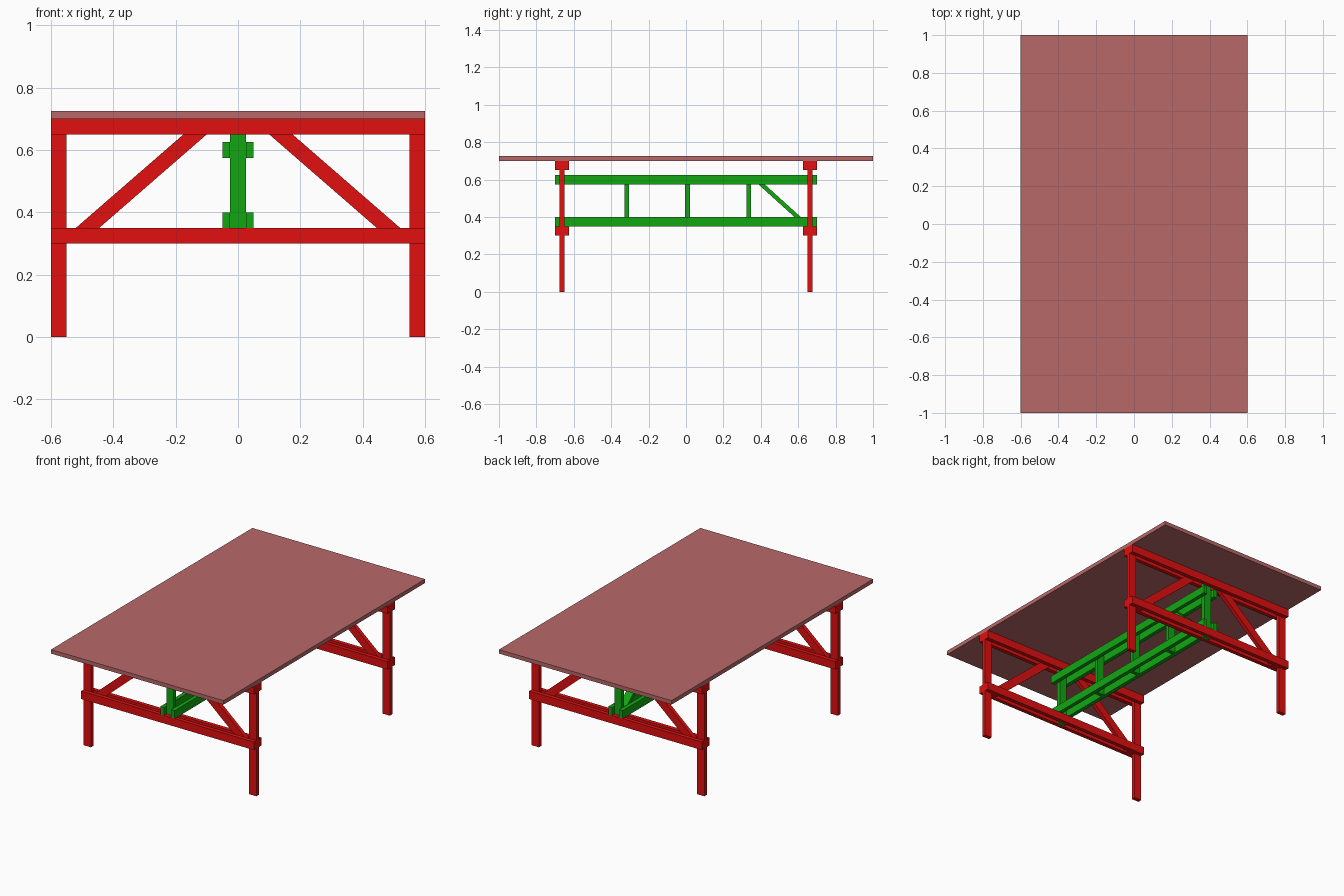
import bpy
import bmesh
from mathutils import Vector

if "Cube" in bpy.data.objects:
    bpy.data.objects.remove(bpy.data.objects["Cube"])


def material(name, rgb):
    m = bpy.data.materials.new(name)
    m.diffuse_color = (*rgb, 1)
    m.use_nodes = True
    m.node_tree.nodes["Principled BSDF"].inputs["Base Color"].default_value = m.diffuse_color
    return m


TOP = material("dusty_rose", (0.48, 0.14, 0.14))
RED = material("red", (0.75, 0.005, 0.005))
GREEN = material("green", (0.006, 0.38, 0.006))


def prism(name, profile, depth, mat):
    """Extrude a closed 3D profile along a depth vector."""
    bm = bmesh.new()
    face = bm.faces.new([bm.verts.new(p) for p in profile])
    ext = bmesh.ops.extrude_face_region(bm, geom=[face], use_keep_orig=True)
    moved = [g for g in ext["geom"] if isinstance(g, bmesh.types.BMVert)]
    bmesh.ops.translate(bm, verts=moved, vec=Vector(depth))
    bmesh.ops.recalc_face_normals(bm, faces=bm.faces)
    me = bpy.data.meshes.new(name)
    bm.to_mesh(me)
    bm.free()
    me.materials.append(mat)
    ob = bpy.data.objects.new(name, me)
    bpy.context.collection.objects.link(ob)
    return ob


def box(name, x, y, z, mat):
    profile = [(x[0], y[0], z[0]), (x[1], y[0], z[0]),
               (x[1], y[1], z[0]), (x[0], y[1], z[0])]
    return prism(name, profile, (0, 0, z[1] - z[0]), mat)


T = 0.025  # plank thickness

# Table top
box("table_top", (-0.6, 0.6), (-1, 1), (0.70, 0.725), TOP)

# Outline of a diagonal end-frame brace, tucked between the paired beams
BRACE = [(0.0425, 0.70), (0.1175, 0.70), (0.55, 0.324), (0.55, 0.30), (0.5025, 0.30)]

# Two trestle end frames
for end, yc in (("front", -0.6625), ("back", 0.6625)):
    mid = (yc - T / 2, yc + T / 2)
    for side, s in (("left", -1), ("right", 1)):
        box(f"{end}_{side}_leg", sorted((s * 0.55, s * 0.6)), mid, (0, 0.70), RED)
        prism(f"{end}_{side}_brace", [(s * x, mid[0], z) for x, z in BRACE],
              (0, T, 0), RED)
    # Beams sandwich the legs
    for level, z in (("upper", 0.65), ("lower", 0.30)):
        for face, off in (("near", -T), ("far", T)):
            box(f"{end}_{level}_{face}_beam", (-0.6, 0.6),
                (mid[0] + off, mid[1] + off), (z, z + 0.05), RED)
    # Central post joining frame and truss
    box(f"{end}_centre_post", (-0.025, 0.025), mid, (0.30, 0.70), GREEN)

# Long truss: paired rails
for level, z in (("upper", 0.575), ("lower", 0.35)):
    for side, x in (("left", -0.05), ("right", 0.025)):
        box(f"truss_{level}_{side}_rail", (x, x + T), (-0.7, 0.7), (z, z + 0.05), GREEN)

# Truss uprights
for i, y in enumerate((-0.317, 0.008, 0.335)):
    box(f"truss_upright_{i + 1}", (-0.025, 0.025), (y - T / 2, y + T / 2),
        (0.35, 0.625), GREEN)

# Single diagonal near the back end of the truss
DIAGONAL = [(0.3475, 0.61), (0.3475, 0.625), (0.365, 0.625),
            (0.65, 0.367), (0.65, 0.35), (0.635, 0.35)]
prism("truss_diagonal", [(-0.025, y, z) for y, z in DIAGONAL], (0.05, 0, 0), GREEN)
